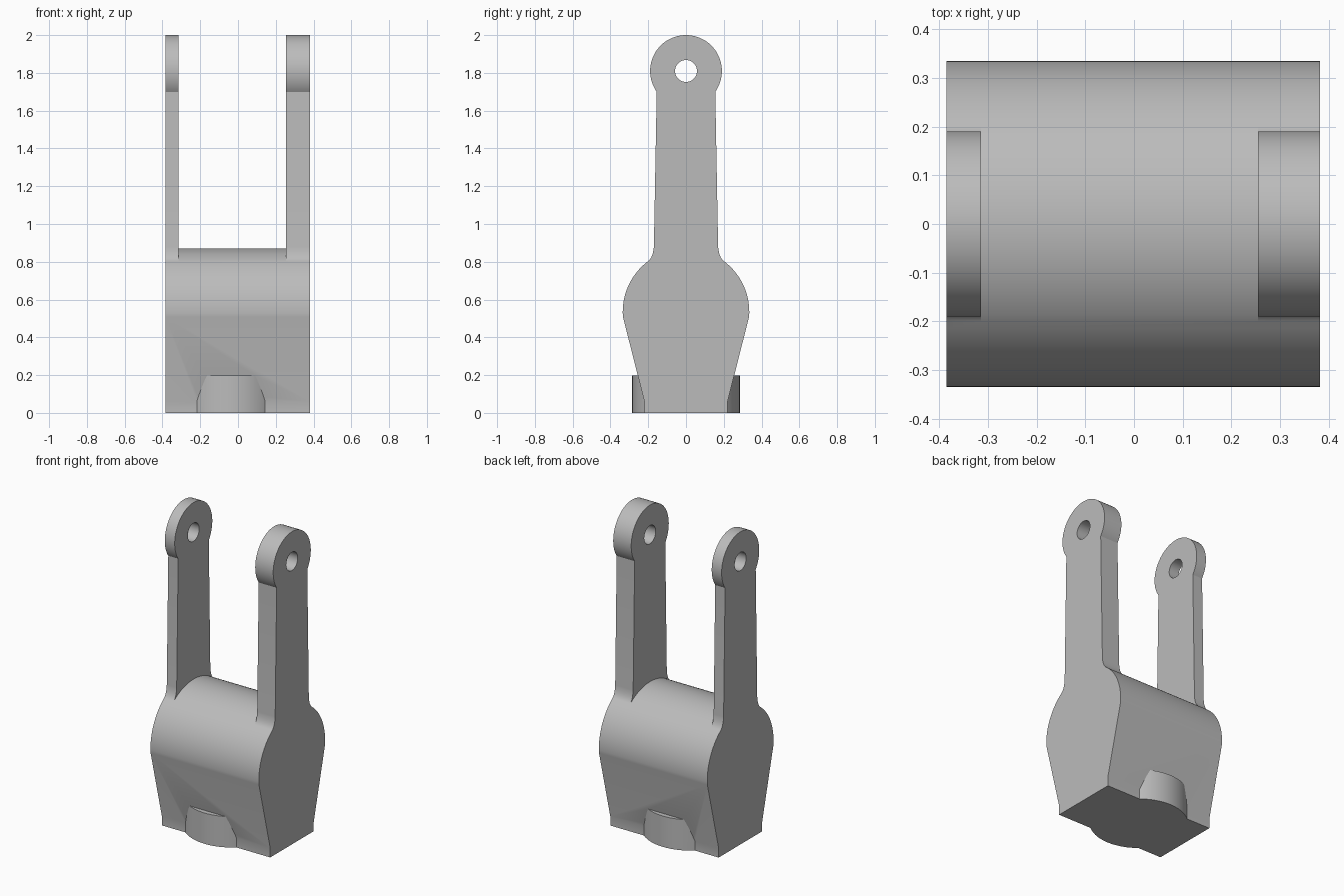
import bpy
import bmesh
from math import sin, cos, atan2, pi, radians
from mathutils import Matrix

if "Cube" in bpy.data.objects:
    bpy.data.objects.remove(bpy.data.objects["Cube"])

LEFT, RIGHT = 0.382, -0.385           # outer faces of the bracket
SLOT = (-0.315, 0.255)                # gap between the two arms
BODY_R, BODY_Z = 0.335, 0.535
EYE_R, EYE_Z = 0.19, 1.81
SHOULDER = atan2(0.269, 0.2)          # where the arm fillet meets the body arc

metal = bpy.data.materials.new("grey metal")
metal.use_nodes = True
grey = (0.5, 0.5, 0.5, 1)
metal.diffuse_color = grey
metal.node_tree.nodes["Principled BSDF"].inputs["Base Color"].default_value = grey


def arc(r, z, a, b, n):
    steps = [a + (b - a) * i / n for i in range(n + 1)]
    return [(r * cos(t), z + r * sin(t)) for t in steps]


def bezier(p, c, q, n):
    return [tuple((1 - t) ** 2 * u + 2 * t * (1 - t) * v + t * t * w for u, v, w in zip(p, c, q))
            for t in (i / n for i in range(n + 1))]


def finish(name, bm):
    bmesh.ops.recalc_face_normals(bm, faces=bm.faces)
    mesh = bpy.data.meshes.new(name)
    bm.to_mesh(mesh)
    bm.free()
    mesh.materials.append(metal)
    ob = bpy.data.objects.new(name, mesh)
    bpy.context.collection.objects.link(ob)
    return ob


def extrude(name, outline, x0, x1):
    """Extrude a (y, z) outline along x."""
    bm = bmesh.new()
    face = bm.faces.new([bm.verts.new((x0, y, z)) for y, z in outline])
    new = bmesh.ops.extrude_face_region(bm, geom=[face])["geom"]
    verts = [v for v in new if isinstance(v, bmesh.types.BMVert)]
    bmesh.ops.translate(bm, verts=verts, vec=(x1 - x0, 0, 0))
    return finish(name, bm)


def cylinder(name, r, depth, matrix):
    bm = bmesh.new()
    bmesh.ops.create_cone(bm, cap_ends=True, segments=96, radius1=r, radius2=r,
                          depth=depth, matrix=matrix)
    return finish(name, bm)


def combine(target, other, operation):
    mod = target.modifiers.new(operation.lower(), "BOOLEAN")
    mod.object, mod.operation, mod.solver = other, operation, "EXACT"
    bpy.context.view_layer.objects.active = target
    bpy.ops.object.modifier_apply(modifier=mod.name)
    bpy.data.objects.remove(other)


# Half outline: foot, slanted flank, round shoulder, fillet, arm and eye
body_arc = arc(BODY_R, BODY_Z, -0.08, SHOULDER, 18)
shoulder = body_arc[-1]
fillet = bezier(shoulder, (0.175, 0.823), (0.17, 0.88), 10)
eye = arc(EYE_R, EYE_Z, -atan2(0.11, 0.155), pi / 2, 32)
half = [(0.22, 0), (0.22, 0.06)] + body_arc + fillet[1:] + eye
outline = half + [(-y, z) for y, z in reversed(half[:-1])]
bracket = extrude("fork_bracket", outline, RIGHT, LEFT)

# Slot between the arms, following the round top of the body
crown = arc(BODY_R, BODY_Z, SHOULDER, pi - SHOULDER, 24)
slot = [(0.4, 0.9)] + crown + [(-0.4, 0.9), (-0.4, 2.2), (0.4, 2.2)]
combine(bracket, extrude("slot_cutter", slot, *SLOT), "DIFFERENCE")

# Pin hole through both eyes
across = Matrix.Translation((0, 0, EYE_Z)) @ Matrix.Rotation(pi / 2, 4, "Y")
combine(bracket, cylinder("pin_cutter", 0.058, 1, across), "DIFFERENCE")

# Round boss in the foot
base = Matrix.Translation((-0.037, 0, 0.0985))
combine(bracket, cylinder("round_boss", 0.285, 0.197, base), "UNION")

bpy.ops.object.select_all(action="DESELECT")
bracket.select_set(True)
bpy.context.view_layer.objects.active = bracket
bpy.ops.object.shade_smooth_by_angle(angle=radians(20))
